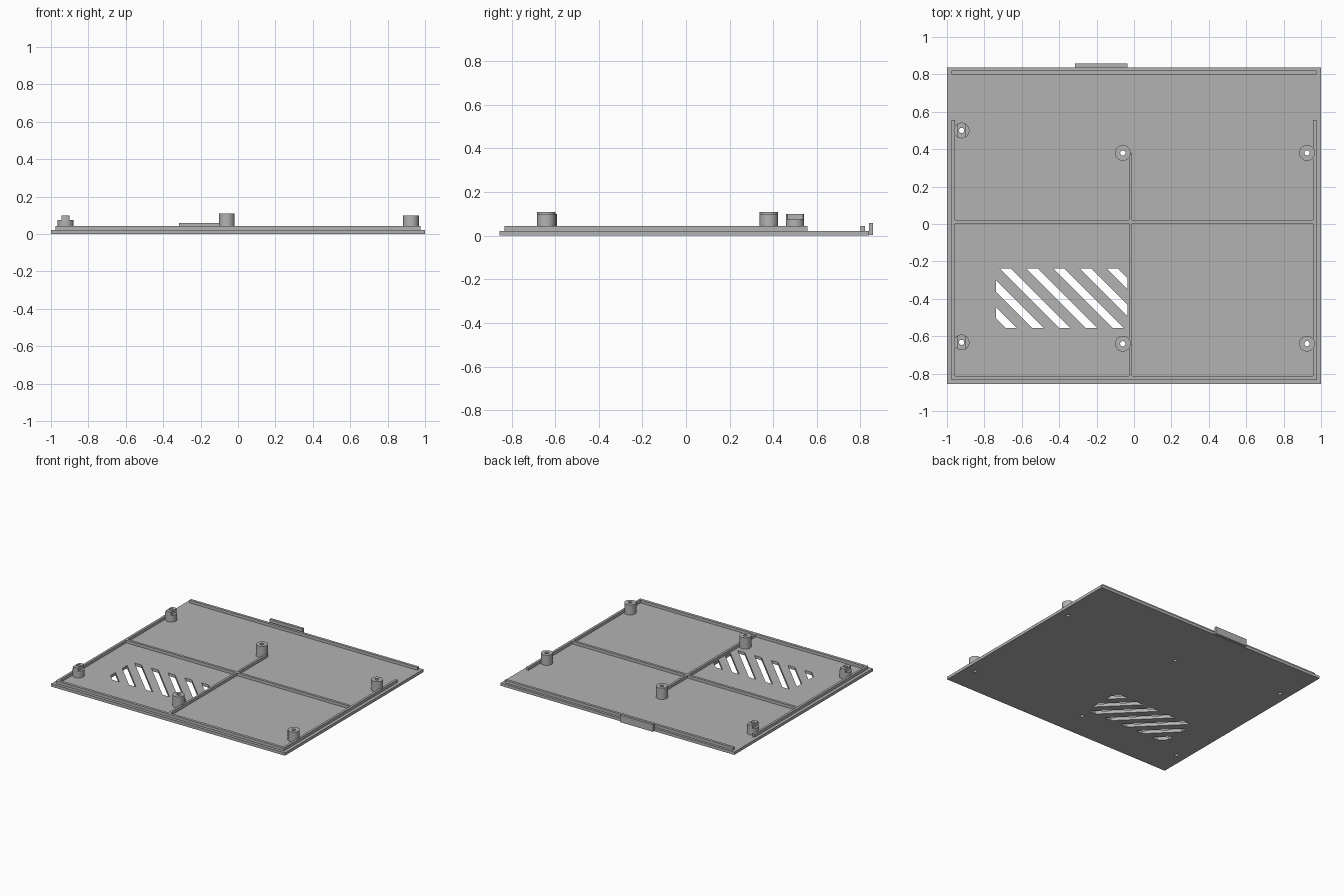
import bpy, bmesh, math
from mathutils import Vector

if "Cube" in bpy.data.objects:
    bpy.data.objects.remove(bpy.data.objects["Cube"])

GREY = (0.45, 0.45, 0.45, 1)
mat = bpy.data.materials.new("plain grey")
mat.use_nodes = True
mat.diffuse_color = GREY
mat.node_tree.nodes["Principled BSDF"].inputs["Base Color"].default_value = GREY

PLATE_TOP, RIB_TOP = 0.022, 0.044
HOLE_R, POST_R = 0.014, 0.042


def finish(name, bm, smooth=False):
    bmesh.ops.recalc_face_normals(bm, faces=bm.faces)
    mesh = bpy.data.meshes.new(name)
    bm.to_mesh(mesh)
    bm.free()
    mesh.materials.append(mat)
    if smooth:
        mesh.polygons.foreach_set("use_smooth", [True] * len(mesh.polygons))
        mesh.set_sharp_from_angle(angle=math.radians(30))
    ob = bpy.data.objects.new(name, mesh)
    bpy.context.collection.objects.link(ob)
    return ob


def add_box(bm, lo, hi):
    lo, hi = Vector(lo), Vector(hi)
    verts = bmesh.ops.create_cube(bm, size=1)["verts"]
    bmesh.ops.scale(bm, vec=hi - lo, verts=verts)
    bmesh.ops.translate(bm, vec=(lo + hi) / 2, verts=verts)


def box(name, x0, x1, y0, y1, z0, z1):
    bm = bmesh.new()
    add_box(bm, (x0, y0, z0), (x1, y1, z1))
    return finish(name, bm)


def cut(ob, cutter):
    cutter.hide_render = True
    cutter.hide_set(True)
    mod = ob.modifiers.new("cut", "BOOLEAN")
    mod.operation, mod.solver, mod.object = "DIFFERENCE", "EXACT", cutter


# Screw posts: name, x, y, top height, notched
POSTS = [("middle_back", -0.06, 0.38, 0.109, False), ("middle_front", -0.06, -0.64, 0.109, False),
         ("left_back", 0.925, 0.38, 0.1, False), ("left_front", 0.925, -0.64, 0.1, False),
         ("right_back", -0.922, 0.5, 0.1, True), ("right_front", -0.922, -0.633, 0.1, True)]

# Base plate
plate = box("base_plate", -1, 1, -0.855, 0.838, 0, PLATE_TOP)

# Diagonal vent slots, each a rectangle trimmed by two slanted lines
bm = bmesh.new()
for i in range(7):
    edge = -1.182 + 0.143 * i
    slot = bmesh.new()
    corners = [(-0.738, -0.556), (-0.034, -0.556), (-0.034, -0.238), (-0.738, -0.238)]
    slot.faces.new([slot.verts.new((x, y, -0.05)) for x, y in corners])
    for offset, side in ((edge, 1), (edge - 0.06, -1)):
        bmesh.ops.bisect_plane(slot, geom=slot.verts[:] + slot.edges[:] + slot.faces[:],
                               plane_co=(offset, 0, 0), plane_no=(side, side, 0),
                               clear_outer=True)
    outline = [v.co.copy() for v in slot.faces[:][0].verts]
    slot.free()
    face = bm.faces.new([bm.verts.new(co) for co in outline])
    # keep the bottom cap while raising the top one
    ext = bmesh.ops.extrude_face_region(bm, geom=[face], use_keep_orig=True)["geom"]
    bmesh.ops.translate(bm, vec=(0, 0, 0.1),
                        verts=[g for g in ext if isinstance(g, bmesh.types.BMVert)])

# Screw holes through the plate
for _, x, y, _, _ in POSTS:
    hole = bmesh.ops.create_cone(bm, cap_ends=True, segments=32, radius1=HOLE_R,
                                 radius2=HOLE_R, depth=0.1)["verts"]
    bmesh.ops.translate(bm, vec=(x, y, 0), verts=hole)
cut(plate, finish("plate_cutter", bm))

# Hollow posts, some with the top cut down to a narrow bar
for name, x, y, top, notched in POSTS:
    bm = bmesh.new()
    ring = [bm.verts.new((r, 0, z)) for r, z in
            ((HOLE_R, PLATE_TOP), (POST_R, PLATE_TOP), (POST_R, top), (HOLE_R, top))]
    edges = [bm.edges.new((ring[i], ring[(i + 1) % 4])) for i in range(4)]
    bmesh.ops.spin(bm, geom=ring + edges, cent=(0, 0, 0), axis=(0, 0, 1),
                   angle=math.tau, steps=32)
    bmesh.ops.remove_doubles(bm, verts=bm.verts, dist=1e-5)
    bmesh.ops.translate(bm, vec=(x, y, 0), verts=bm.verts)
    post = finish(name + "_post", bm, smooth=True)
    if notched:
        bm = bmesh.new()
        for a, b in ((-0.08, -0.022), (0.022, 0.08)):
            add_box(bm, (x + a, y - 0.1, 0.074), (x + b, y + 0.1, 0.2))
        cut(post, finish(name + "_notch_cutter", bm))

# Raised ribs
RIBS = [("right_rib", -0.976, -0.958, -0.833, 0.556),
        ("left_rib", 0.958, 0.976, -0.833, 0.556),
        ("front_rib", -0.958, 0.958, -0.833, -0.812),
        ("back_rib", -0.976, 0.976, 0.8, 0.82),
        ("centre_rib", -0.027, -0.01, -0.812, 0.38),
        ("cross_rib_right", -0.958, -0.027, 0.002, 0.021),
        ("cross_rib_left", -0.01, 0.958, 0.002, 0.021)]
for name, x0, x1, y0, y1 in RIBS:
    box(name, x0, x1, y0, y1, PLATE_TOP, RIB_TOP)

# Latch tab on the back edge
box("back_tab", -0.316, -0.036, 0.838, 0.857, 0.003, 0.058)
